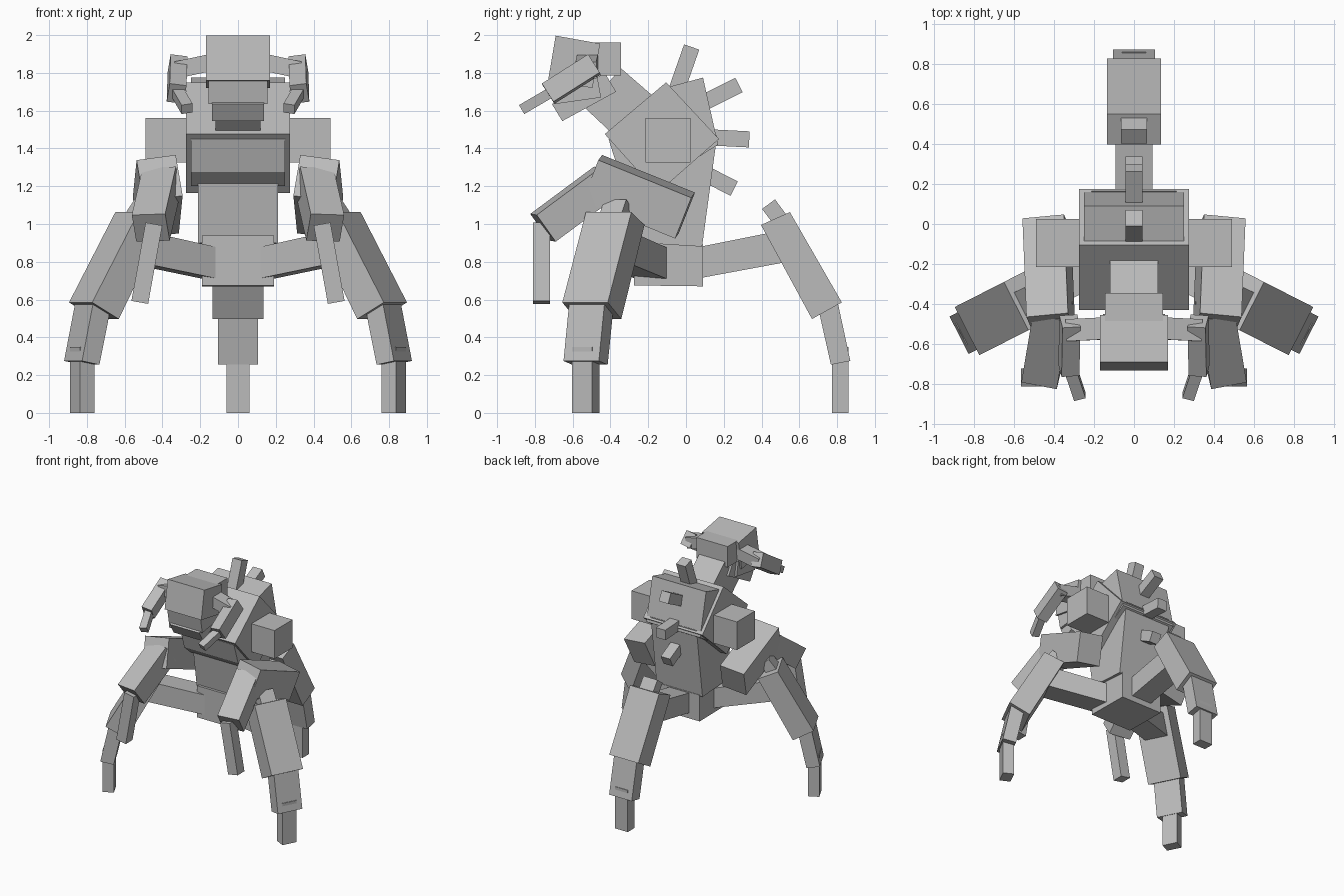
import bpy
from math import radians
from mathutils import Matrix, Vector

cube = bpy.data.objects.get("Cube")
if cube:
    bpy.data.objects.remove(cube, do_unlink=True)

grey = bpy.data.materials.new("plain_grey")
grey.use_nodes = True
colour = (0.5, 0.5, 0.5, 1)
grey.diffuse_color = colour
grey.node_tree.nodes["Principled BSDF"].inputs["Base Color"].default_value = colour


def make(name, verts, faces):
    mesh = bpy.data.meshes.new(name)
    mesh.from_pydata(verts, [], faces)
    mesh.materials.append(grey)
    obj = bpy.data.objects.new(name, mesh)
    bpy.context.scene.collection.objects.link(obj)
    return obj


def prism(name, profile, half, turn=Matrix()):
    """Side profile (y, z), clockwise from the left, extruded to both sides."""
    n = len(profile)
    verts = [turn @ Vector((s * half, y, z)) for s in (-1, 1) for y, z in profile]
    faces = [tuple(range(n)), tuple(reversed(range(n, 2 * n)))]
    faces += [(i, i + n, (i + 1) % n + n, (i + 1) % n) for i in range(n)]
    return make(name, verts, faces)


def beam(name, start, end, width, height, roll=0.0, turn=Matrix()):
    """Box running from start to end; width is measured across x."""
    a, b = Vector(start), Vector(end)
    along = (b - a).normalized()
    ref = Vector((0, 1, 0)) if abs(along.x) > 0.8 else Vector((1, 0, 0))
    across = (ref - along * ref.dot(along)).normalized()
    across = Matrix.Rotation(radians(roll), 3, along) @ across
    up = along.cross(across)
    verts = [turn @ (p + across * width / 2 * s + up * height / 2 * t)
             for p in (a, b) for s, t in ((-1, -1), (1, -1), (1, 1), (-1, 1))]
    faces = [(3, 2, 1, 0), (4, 5, 6, 7)]
    faces += [(i, (i + 1) % 4, (i + 1) % 4 + 4, i + 4) for i in range(4)]
    return make(name, verts, faces)


# Body
prism("chest", [(-.43, 1.476), (-.105, 1.75), (.175, 1.45), (-.15, 1.165)], .275)
prism("upper_back", [(-.41, 1.45), (-.15, 1.71), (.09, 1.775), (.17, 1.42),
                     (-.1, 1.25), (-.27, 1.2), (-.355, 1.275)], .25)
prism("torso", [(-.3, 1.3), (.165, 1.47), (.085, .88), (-.24, .9)], .213)
prism("pelvis", [(-.275, .94), (.09, .89), (.09, .67), (-.275, .675)], .19)

# Head
prism("neck", [(-.53, 1.61), (-.345, 1.825), (-.12, 1.63), (-.36, 1.45)], .12)
prism("back_of_head", [(-.52, 1.785), (-.52, 1.96), (-.345, 1.96), (-.345, 1.785)], .145)
prism("skull", [(-.73, 1.76), (-.69, 1.997), (-.455, 1.955), (-.495, 1.72)], .17)
prism("upper_jaw", [(-.695, 1.635), (-.72, 1.77), (-.475, 1.81), (-.45, 1.67)], .155)
prism("lower_jaw", [(-.655, 1.545), (-.71, 1.635), (-.43, 1.8), (-.37, 1.70)], .137)

# Back spikes
for i, (a, b) in enumerate([((-.06, 1.68), (.03, 1.937)), ((.05, 1.62), (.28, 1.736)),
                            ((.1, 1.46), (.335, 1.448)), ((.08, 1.277), (.255, 1.187))]):
    beam(f"back_spike_{i + 1}", (0, *a), (0, *b), .086, .085)

# Arms and mouth claws
for side, s in (("left", 1), ("right", -1)):
    beam(side + "_shoulder", (s * .25, -.095, 1.443), (s * .49, -.095, 1.443), .24, .236)
    beam(side + "_upper_arm", (s * .415, -.497, 1.244), (s * .435, -.005, 1.045),
         .21, .235, s * 9)
    beam(side + "_forearm", (s * .405, -.42, 1.23), (s * .462, -.757, .98),
         .18, .175, s * -8)
    beam(side + "_hand", (s * .445, -.765, 1.0), (s * .52, -.765, .585), .09, .09)
    beam(side + "_claw_root", (s * .12, -.52, 1.86), (s * .33, -.53, 1.815), .11, .09)
    beam(side + "_claw_arm", (s * .32, -.485, 1.845), (s * .325, -.73, 1.69), .09, .115, s * 8)
    beam(side + "_claw_tip", (s * .325, -.7, 1.705), (s * .27, -.863, 1.61), .06, .055)

# Three legs spread around the pelvis
hub = Matrix.Translation((0, -.11, 0))
for side, angle in (("back", 0), ("front_left", -117), ("front_right", 117)):
    turn = hub @ Matrix.Rotation(radians(angle), 4, "Z") @ hub.inverted()
    prism(side + "_thigh", [(0, .7), (0, .865), (.5, .965), (.54, .8)], .093, turn)
    prism(side + "_shin", [(.667, .497), (.397, .995), (.55, 1.063), (.825, .585)], .135, turn)
    prism(side + "_ankle", [(.767, .255), (.69, .6), (.8, .6), (.87, .275)], .105, turn)
    prism(side + "_foot", [(.772, 0), (.772, .35), (.859, .35), (.859, 0)], .06, turn)
    beam(side + "_knee_spike", (0, .53, .98), (0, .437, 1.105), .13, .085, 0, turn)
